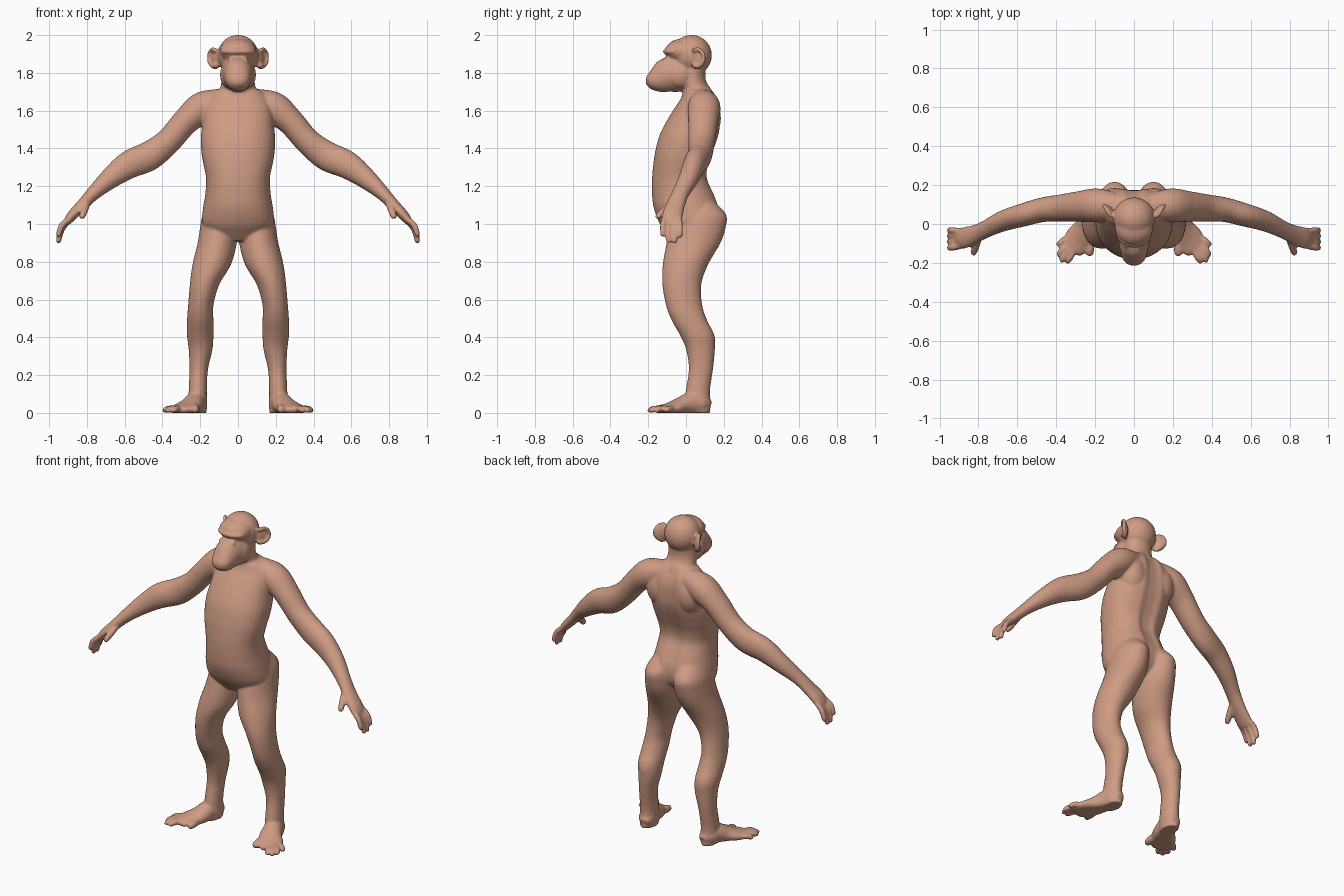
import bpy, bmesh
from math import sin, cos, pi, exp, copysign
from mathutils import Vector, Matrix


def smooth_rows(rows, sub):
    """Catmull-Rom interpolation of (x, y, z, ra, rb) rows."""
    p = [rows[0]] + rows + [rows[-1]]
    out = []
    for i in range(1, len(p) - 2):
        for s in range(sub):
            t = s / sub
            out.append([0.5 * (2 * b + (c - a) * t + (2 * a - 5 * b + 4 * c - d) * t * t
                               + (3 * b - a - 3 * c + d) * t ** 3)
                        for a, b, c, d in zip(*p[i - 1:i + 3])])
    return out + [list(rows[-1])]


def tube(bm, rows, ref=None, n=32, sub=4, power=2.0, groove=0.0):
    """Loft of elliptical sections; level sections when ref is None."""
    rows = smooth_rows(rows, sub)
    pts = [Vector(r[:3]) for r in rows]
    rings = []
    for i, r in enumerate(rows):
        if ref is None:
            u, v = Vector((1, 0, 0)), Vector((0, 1, 0))
        else:
            t = (pts[min(i + 1, len(pts) - 1)] - pts[max(i - 1, 0)]).normalized()
            u = Vector(ref)
            u = (u - t * u.dot(t)).normalized()
            v = t.cross(u)
        ring = []
        for k in range(n):
            a = 2 * pi * (k + 0.5) / n
            c, s = (copysign(abs(f) ** (2 / power), f) for f in (cos(a), sin(a)))
            co = pts[i] + u * c * max(r[3], .001) + v * s * max(r[4], .001)
            if groove and s > 0:
                co.y -= groove * exp(-(co.x / 0.028) ** 2)
            ring.append(bm.verts.new(co))
        rings.append(ring)
    for a, b in zip(rings, rings[1:]):
        for k in range(n):
            bm.faces.new((a[k], a[(k + 1) % n], b[(k + 1) % n], b[k]))
    bm.faces.new(rings[0])
    bm.faces.new(rings[-1])


def ball(bm, loc, radii, rot_z=0.0, rot_y=0.0):
    m = (Matrix.Translation(loc) @ Matrix.Rotation(rot_z, 4, 'Z')
         @ Matrix.Rotation(rot_y, 4, 'Y') @ Matrix.Diagonal((*radii, 1)))
    bmesh.ops.create_uvsphere(bm, u_segments=28, v_segments=18, radius=1, matrix=m)


def digit(bm, pts, r):
    """Finger or toe along three points with a rounded tip."""
    a, b, c = (Vector(p) for p in pts)
    tip = c + (c - b).normalized() * r * 0.7
    tube(bm, [(*a, r, r), (*b, r * 1.05, r * 1.05), (*c, r * .9, r * .9),
              (*tip, r * .35, r * .35)], ref=(0.3, 1, 0.2), n=14)


bm = bmesh.new()

# limbs and paired features, built on +x and mirrored
# leg
leg = [(1.12, .085, .05, .07, .10), (1.05, .098, .075, .090, .138), (.98, .102, .062, .099, .148),
       (.90, .110, .040, .104, .143), (.785, .139, -.003, .102, .120),
       (.68, .177, -.022, .078, .103), (.57, .197, -.010, .067, .096),
       (.49, .200, .018, .070, .094), (.41, .200, .060, .070, .091),
       (.335, .198, .077, .063, .076), (.23, .208, .079, .049, .064),
       (.12, .213, .063, .048, .064), (.05, .213, .062, .050, .068), (0, .213, .062, .046, .066)]
tube(bm, [(x, y, z, rx, ry) for z, x, y, rx, ry in leg])

# foot
tube(bm, [(.208, .125, .03, .025, .03), (.212, .09, .045, .05, .05), (.228, .03, .05, .055, .06),
          (.25, -.03, .035, .066, .047), (.285, -.08, .022, .074, .034),
          (.315, -.125, .016, .062, .024), (.325, -.14, .014, .04, .014)], ref=(1, .6, 0))
for base, mid, tip in [((.33, -.06), (.37, -.09), (.388, -.105)),
                       ((.33, -.09), (.37, -.135), (.386, -.158)),
                       ((.32, -.10), (.354, -.16), (.372, -.188)),
                       ((.30, -.10), (.325, -.165), (.342, -.192))]:
    digit(bm, [(*base, .022), (*mid, .022), (*tip, .013)], .0165)
digit(bm, [(.245, -.03, .03), (.228, -.10, .025), (.228, -.15, .018)], .023)

# arm and palm
tube(bm, [(.05, .085, 1.668, .06, .05), (.12, .092, 1.645, .075, .07), (.195, .096, 1.612, .087, .084),
          (.28, .09, 1.54, .079, .071), (.37, .083, 1.437, .070, .069),
          (.47, .073, 1.36, .063, .078), (.575, .045, 1.315, .059, .074),
          (.675, .015, 1.243, .053, .056), (.765, -.028, 1.163, .045, .038),
          (.825, -.055, 1.10, .049, .031), (.878, -.072, 1.045, .055, .027),
          (.905, -.075, 1.01, .047, .02)], ref=(0, 1, 0))

# fingers and thumb
for y0, y1, drop in [(-.112, -.122, .035), (-.086, -.092, .002), (-.060, -.060, 0), (-.037, -.032, .03)]:
    digit(bm, [(.885, y0, 1.035), (.932, y1, .972 + drop * .6), (.95, y1, .908 + drop)], .0155)
digit(bm, [(.795, -.06, 1.12), (.812, -.11, 1.075), (.825, -.148, 1.04)], .0185)

# ear: thin shell with a raised rim
ear = Matrix.Translation((.122, .065, 1.868)) @ Matrix.Rotation(-.55, 4, 'Z')
ball(bm, (.118, .062, 1.868), (.014, .042, .052), rot_z=-.55)
rim = []
for k in range(12):
    a = -2.3 + 4.6 * k / 11
    p = ear @ Vector((.012, .042 * cos(a), .012 + .046 * sin(a)))
    rim.append((*p, .011, .011))
tube(bm, rim, ref=(1, .5, 0), n=10, sub=2)

# cheek, eyelid and upper back muscle
ball(bm, (.05, -.03, 1.79), (.045, .07, .07))
ball(bm, (.036, -.108, 1.868), (.02, .016, .014))
ball(bm, (.10, .10, 1.56), (.09, .085, .12))

# mirror everything so far to -x
dup = bmesh.ops.duplicate(bm, geom=bm.verts[:] + bm.edges[:] + bm.faces[:])["geom"]
for v in dup:
    if isinstance(v, bmesh.types.BMVert):
        v.co.x *= -1

# torso: z, front y, back y, half width
torso = [(1.72, -.005, .135, .09), (1.70, -.015, .150, .13), (1.66, -.03, .172, .165),
         (1.60, -.07, .186, .183), (1.51, -.122, .185, .192), (1.45, -.147, .172, .198),
         (1.37, -.166, .143, .193), (1.31, -.174, .122, .182), (1.24, -.18, .118, .169),
         (1.155, -.18, .155, .174), (1.08, -.17, .180, .186), (1.0, -.138, .175, .19),
         (.95, -.10, .14, .15), (.91, -.065, .09, .08)]
tube(bm, [(0, (f + b) / 2, z, w, (b - f) / 2) for z, f, b, w in torso], power=2.25, groove=.026)

# neck
tube(bm, [(0, .08, 1.62, .11, .08), (0, .06, 1.70, .097, .08), (0, .035, 1.76, .088, .07),
          (0, .035, 1.84, .085, .07)])

# skull and brow ridge
ball(bm, (0, .03, 1.893), (.108, .107, .108))
ball(bm, (0, -.02, 1.915), (.098, .09, .066))
ball(bm, (0, -.055, 1.913), (.092, .068, .026))

# muzzle
tube(bm, [(0, .03, 1.80, .085, .085), (0, -.05, 1.797, .086, .098), (0, -.10, 1.787, .078, .092),
          (0, -.14, 1.77, .070, .077), (0, -.175, 1.76, .060, .056),
          (0, -.20, 1.757, .043, .034), (0, -.213, 1.756, .018, .015)], ref=(1, 0, 0))

# flat soles
for v in bm.verts:
    v.co.z = max(v.co.z, 0)
bmesh.ops.recalc_face_normals(bm, faces=bm.faces[:])
mesh = bpy.data.meshes.new("ape_body")
bm.to_mesh(mesh)
bm.free()
body = bpy.data.objects.new("ape_body", mesh)
bpy.context.collection.objects.link(body)

# fuse the parts into one smooth skin
fuse = body.modifiers.new("fuse", 'REMESH')
fuse.mode = 'VOXEL'
fuse.voxel_size = 0.007
fuse.use_smooth_shade = True
relax = body.modifiers.new("relax", 'SMOOTH')
relax.factor = 0.5
relax.iterations = 6

skin = bpy.data.materials.new("skin")
skin.diffuse_color = (.62, .33, .23, 1)
mesh.materials.append(skin)
